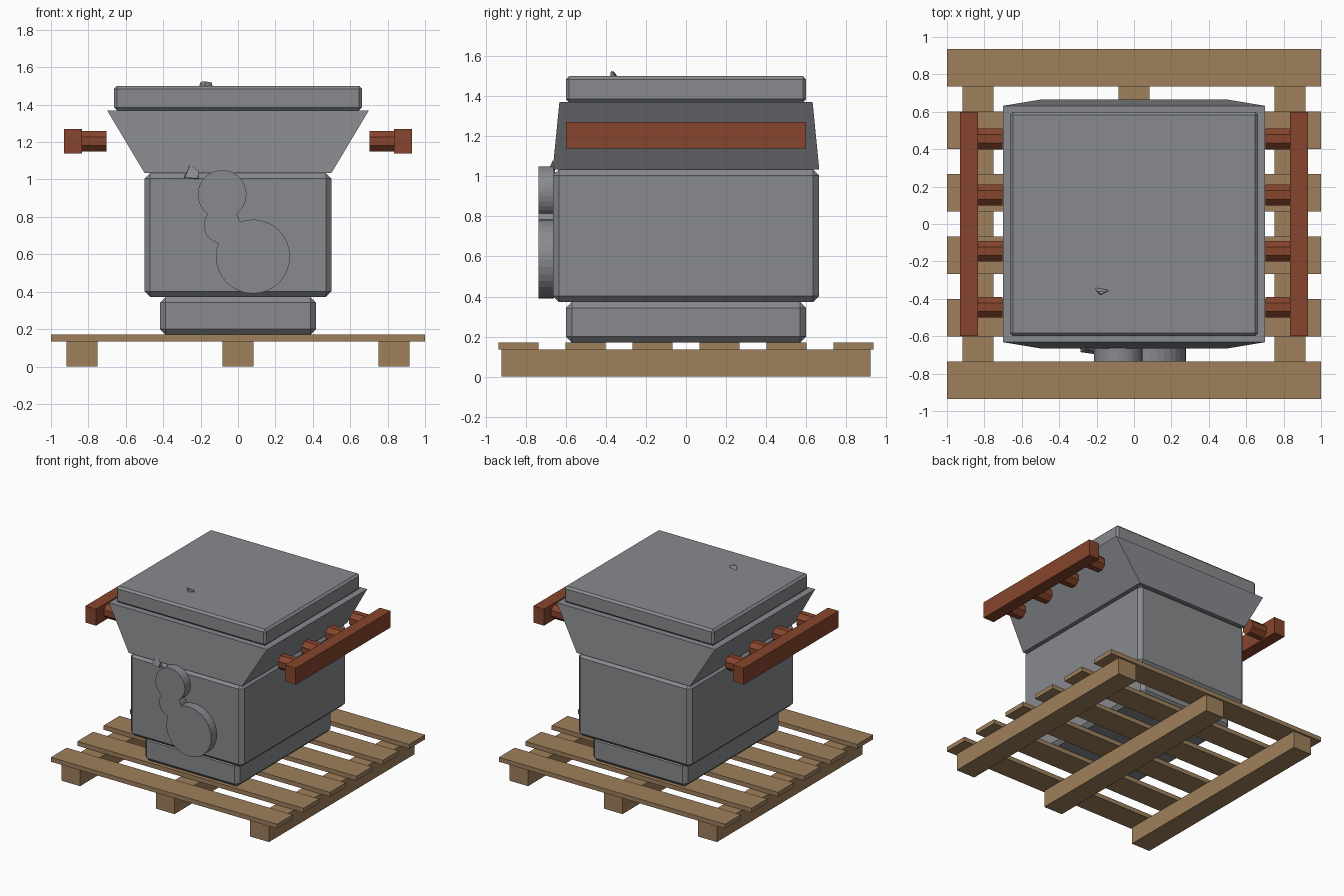
import bpy, bmesh, math
from mathutils import Vector

if "Cube" in bpy.data.objects:
    bpy.data.objects.remove(bpy.data.objects["Cube"])


def material(name, rgb):
    m = bpy.data.materials.new(name)
    m.diffuse_color = (*rgb, 1)
    m.use_nodes = True
    m.node_tree.nodes["Principled BSDF"].inputs["Base Color"].default_value = m.diffuse_color
    return m


GREY = material("grey metal", (0.245, 0.254, 0.270))
WOOD = material("pale wood", (0.345, 0.215, 0.107))
RUST = material("rust red", (0.240, 0.060, 0.026))


def finish(name, bm, mat):
    bmesh.ops.recalc_face_normals(bm, faces=bm.faces[:])
    me = bpy.data.meshes.new(name)
    bm.to_mesh(me)
    bm.free()
    me.materials.append(mat)
    ob = bpy.data.objects.new(name, me)
    bpy.context.collection.objects.link(ob)
    return ob


def box(name, x, y, z, mat, bevel=0, flare=None):
    """Box from (min, max) ranges; flare = half sizes of the top face."""
    bm = bmesh.new()
    bmesh.ops.create_cube(bm, size=1)
    for v in bm.verts:
        s = [c > 0 for c in v.co]
        v.co = (x[s[0]], y[s[1]], z[s[2]])
        if flare and s[2]:
            v.co.x = math.copysign(flare[0], v.co.x)
            v.co.y = math.copysign(flare[1], v.co.y)
    if bevel:
        bmesh.ops.bevel(bm, geom=bm.edges[:], offset=bevel, segments=1, affect='EDGES')
    return finish(name, bm, mat)


def hull(name, points, mat):
    bm = bmesh.new()
    for p in points:
        bm.verts.new(p)
    bmesh.ops.convex_hull(bm, input=bm.verts[:])
    return finish(name, bm, mat)


# Pallet: three runners and six slats
for i, x in enumerate((-0.835, 0, 0.835)):
    box(f"pallet_runner_{i + 1}", (x - 0.083, x + 0.083), (-0.92, 0.92), (0, 0.135), WOOD)
for i in range(6):
    y = -0.835 + i * 0.334
    box(f"pallet_slat_{i + 1}", (-1, 1), (y - 0.1, y + 0.1), (0.135, 0.17), WOOD)

# Machine: foot, body, flared hopper, lid
box("machine_foot", (-0.417, 0.417), (-0.6, 0.6), (0.17, 0.372), GREY, 0.03)
box("machine_body", (-0.5, 0.5), (-0.665, 0.665), (0.372, 1.035), GREY, 0.03)
box("hopper", (-0.5, 0.5), (-0.665, 0.665), (1.035, 1.37), GREY, flare=(0.7, 0.632))
box("lid", (-0.663, 0.663), (-0.6, 0.6), (1.37, 1.5), GREY, 0.016)

# Side rails with octagonal stubs
for side, label in ((-1, "left"), (1, "right")):
    box(f"{label}_rail", sorted((side * 0.835, side * 0.93)), (-0.6, 0.6), (1.138, 1.27), RUST)
    for i in range(4):
        y = -0.445 + i * 0.3
        bm = bmesh.new()
        ends = []
        for x in (0.703, 0.835):
            ring = []
            for k in range(8):
                a = math.tau * (k + 0.5) / 8
                ring.append(bm.verts.new((side * x, y + 0.06 * math.cos(a), 1.204 + 0.06 * math.sin(a))))
            ends.append(ring)
            bm.faces.new(ring)
        for k in range(8):
            j = (k + 1) % 8
            bm.faces.new((ends[0][k], ends[0][j], ends[1][j], ends[1][k]))
        finish(f"{label}_rail_stub_{i + 1}", bm, RUST)

# Drive cover: outline of three overlapping discs, extruded
upper = (Vector((-0.085, 0.92)), 0.13)
middle = (Vector((-0.085, 0.755)), 0.097)
lower = (Vector((0.08, 0.588)), 0.198)


def crossings(c, d):
    """Crossing points of two circles: (left of travel c to d, right of it)."""
    u = d[0] - c[0]
    n = u.length
    u /= n
    a = (n * n + c[1] ** 2 - d[1] ** 2) / (2 * n)
    h = math.sqrt(c[1] ** 2 - a * a)
    side = Vector((-u.y, u.x)) * h
    return c[0] + u * a + side, c[0] + u * a - side


def arc(c, start, end):
    """Counter-clockwise arc without its end point."""
    p, q = start - c[0], end - c[0]
    a = math.atan2(p.y, p.x)
    sweep = (math.atan2(q.y, q.x) - a) % math.tau
    n = max(2, round(sweep / (math.tau / 32)))
    return [c[0] + c[1] * Vector((math.cos(a + sweep * k / n), math.sin(a + sweep * k / n)))
            for k in range(n)]


r1, l1 = crossings(upper, middle)
r2, l2 = crossings(middle, lower)
outline = arc(upper, r1, l1) + arc(middle, l1, l2) + arc(lower, l2, r2) + arc(middle, r2, r1)
bm = bmesh.new()
face = bm.faces.new([bm.verts.new((p.x, -0.735, p.y)) for p in outline])
out = bmesh.ops.extrude_face_region(bm, geom=[face], use_keep_orig=True)
for v in out["geom"]:
    if isinstance(v, bmesh.types.BMVert):
        v.co.y = -0.66
finish("drive_cover", bm, GREY)

# Small catches on the front edge and on the lid
hull("front_catch", [(-0.29, -0.65, 1.01), (-0.21, -0.65, 1.0), (-0.255, -0.665, 1.08),
                     (-0.285, -0.685, 1.01), (-0.215, -0.695, 1.005), (-0.21, -0.68, 1.045)], GREY)
hull("lid_catch", [(-0.21, -0.335, 1.49), (-0.135, -0.35, 1.49), (-0.18, -0.38, 1.49),
                   (-0.2, -0.36, 1.522), (-0.14, -0.36, 1.518), (-0.175, -0.375, 1.525)], GREY)
